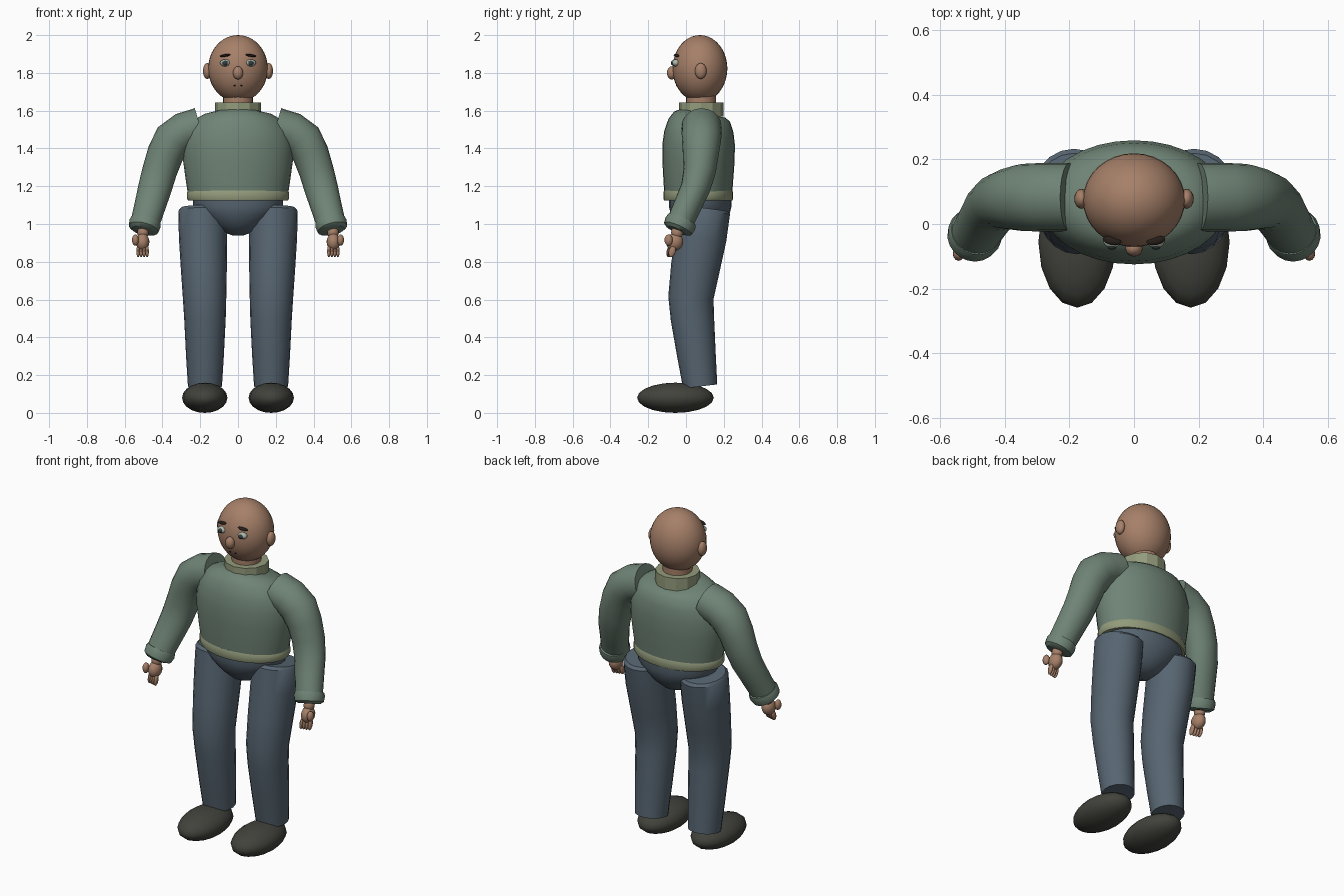
import bpy, bmesh, math
from mathutils import Vector, Matrix

cube = bpy.data.objects.get("Cube")
if cube:
    bpy.data.objects.remove(cube, do_unlink=True)


def material(name, rgb):
    m = bpy.data.materials.new(name)
    m.use_nodes = True
    m.diffuse_color = (*rgb, 1)
    m.node_tree.nodes["Principled BSDF"].inputs["Base Color"].default_value = (*rgb, 1)
    return m


SKIN = material("warm skin", (0.38, 0.215, 0.14))
KNIT = material("green knit", (0.16, 0.23, 0.18))
TRIM = material("olive trim", (0.29, 0.33, 0.20))
DENIM = material("slate denim", (0.095, 0.13, 0.165))
SHOE = material("charcoal shoe", (0.055, 0.055, 0.046))
EYE = material("pale eye", (0.42, 0.48, 0.40))
DARK = material("dark iris", (0.035, 0.045, 0.05))
BROW = material("brow brown", (0.02, 0.014, 0.011))


def finish(name, bm, mat, angle=40):
    bmesh.ops.recalc_face_normals(bm, faces=bm.faces)
    me = bpy.data.meshes.new(name)
    bm.to_mesh(me)
    bm.free()
    me.materials.append(mat)
    me.shade_smooth()
    me.set_sharp_from_angle(angle=math.radians(angle))
    ob = bpy.data.objects.new(name, me)
    bpy.context.collection.objects.link(ob)
    return ob


def ball(name, mat, loc, size, rot=(0, 0, 0), seg=16, rings=10):
    """Ellipsoid with the given centre and radii."""
    bm = bmesh.new()
    bmesh.ops.create_uvsphere(bm, u_segments=seg, v_segments=rings, radius=1,
                              matrix=Matrix.Diagonal((*size, 1)))
    ob = finish(name, bm, mat, 60)
    ob.location, ob.rotation_euler = loc, rot
    return ob


def sweep(name, mat, path, sides=20, caps=True, angle=40):
    """Skin elliptical rings (x, y, z, side radius, depth radius) along a path."""
    bm = bmesh.new()
    pts = [Vector(p[:3]) for p in path]
    rings = []
    for i, (c, p) in enumerate(zip(pts, path)):
        t = (pts[min(i + 1, len(pts) - 1)] - pts[max(i - 1, 0)]).normalized()
        v = Vector((0, 1, 0))
        v = (v - v.dot(t) * t).normalized()
        u = v.cross(t)
        rings.append([bm.verts.new(c + u * p[3] * math.cos(a) + v * p[4] * math.sin(a))
                      for a in (math.tau * k / sides for k in range(sides))])
    for a, b in zip(rings, rings[1:]):
        for k in range(sides):
            j = (k + 1) % sides
            bm.faces.new((a[k], a[j], b[j], b[k]))
    if caps:
        bm.faces.new(rings[0])
        bm.faces.new(rings[-1])
    return finish(name, bm, mat, angle)


# Torso, hem and collar
sweep("sweater_body", KNIT, [
    (0, .065, 1.14, .262, .178), (0, .065, 1.22, .275, .184), (0, .066, 1.33, .290, .191),
    (0, .067, 1.42, .290, .192), (0, .068, 1.49, .274, .183), (0, .070, 1.55, .235, .163),
    (0, .072, 1.58, .180, .135), (0, .075, 1.592, .11, .09)], sides=32)
sweep("sweater_hem", TRIM, [(0, .065, 1.125, .264, .181), (0, .065, 1.135, .271, .185),
                            (0, .065, 1.165, .271, .185), (0, .065, 1.178, .264, .181)], sides=32)
sweep("collar", TRIM, [(0, .08, 1.57, .123, .118), (0, .08, 1.643, .123, .118)], sides=12, angle=20)
sweep("neck", SKIN, [(0, .08, 1.58, .08, .08), (0, .08, 1.70, .08, .08)])

# Pelvis
sweep("pelvis", DENIM, [
    (0, .075, 1.135, .240, .165), (0, .075, 1.09, .238, .165), (0, .075, 1.05, .205, .155),
    (0, .075, 1.00, .145, .125), (0, .075, .96, .085, .085), (0, .075, .94, .03, .035)], sides=24)

# Head
ball("head", SKIN, (0, .074, 1.823), (.158, .145, .177), seg=32, rings=20)
ball("nose", SKIN, (0, -.075, 1.80), (.027, .026, .035))

for s, side in ((1, "left"), (-1, "right")):
    # Face
    ball(side + "_ear", SKIN, (s * .163, .078, 1.81), (.022, .031, .042))
    ball(side + "_eye", EYE, (s * .068, -.053, 1.853), (.027, .022, .019))
    ball(side + "_iris", DARK, (s * .068, -.070, 1.852), (.014, .010, .013))
    ball(side + "_brow", BROW, (s * .068, -.051, 1.892), (.030, .014, .007),
         rot=(0, s * .15, s * .2), seg=12, rings=6)
    ball(side + "_mouth_corner", BROW, (s * .018, -.049, 1.733), (.005, .004, .004), seg=8, rings=6)

    # Sleeve and cuff
    sweep(side + "_sleeve", KNIT, [(s * x, y, z, a, b) for x, y, z, a, b in (
        (.20, .083, 1.515, .102, .106), (.285, .083, 1.49, .102, .106),
        (.345, .082, 1.445, .104, .104), (.385, .078, 1.37, .097, .095),
        (.415, .072, 1.28, .092, .086), (.440, .050, 1.19, .089, .078),
        (.465, .010, 1.10, .083, .074), (.492, -.033, 1.005, .077, .071))])
    sweep(side + "_cuff", KNIT, [(s * x, y, z, r, r) for x, y, z, r in (
        (.488, -.022, 1.022, .079), (.492, -.030, 1.003, .085),
        (.500, -.043, .975, .080), (.502, -.047, .965, .062))])

    # Hand
    ball(side + "_wrist", SKIN, (s * .503, -.047, .955), (.030, .032, .035))
    ball(side + "_palm", SKIN, (s * .505, -.060, .905), (.036, .045, .047), rot=(-.3, 0, 0))
    ball(side + "_thumb", SKIN, (s * .543, -.092, .915), (.018, .022, .030), seg=12, rings=8)
    for i in range(4):
        ball(f"{side}_finger_{i + 1}", SKIN, (s * (.481 + .016 * i), -.085 + .004 * i, .855),
             (.0095, .018, .032), rot=(-.3, 0, 0), seg=10, rings=8)

    # Trouser leg and shoe
    sweep(side + "_trouser_leg", DENIM, [(s * x, y, z, a, b) for x, y, z, a, b in (
        (.186, .098, 1.085, .118, .122), (.186, .096, 1.070, .130, .138),
        (.185, .078, .93, .128, .137), (.181, .050, .77, .122, .130),
        (.177, .026, .61, .115, .120), (.175, .034, .50, .110, .115),
        (.175, .056, .30, .100, .102), (.175, .075, .14, .090, .091))])
    ball(side + "_shoe", SHOE, (s * .176, -.056, .08), (.12, .203, .08))
